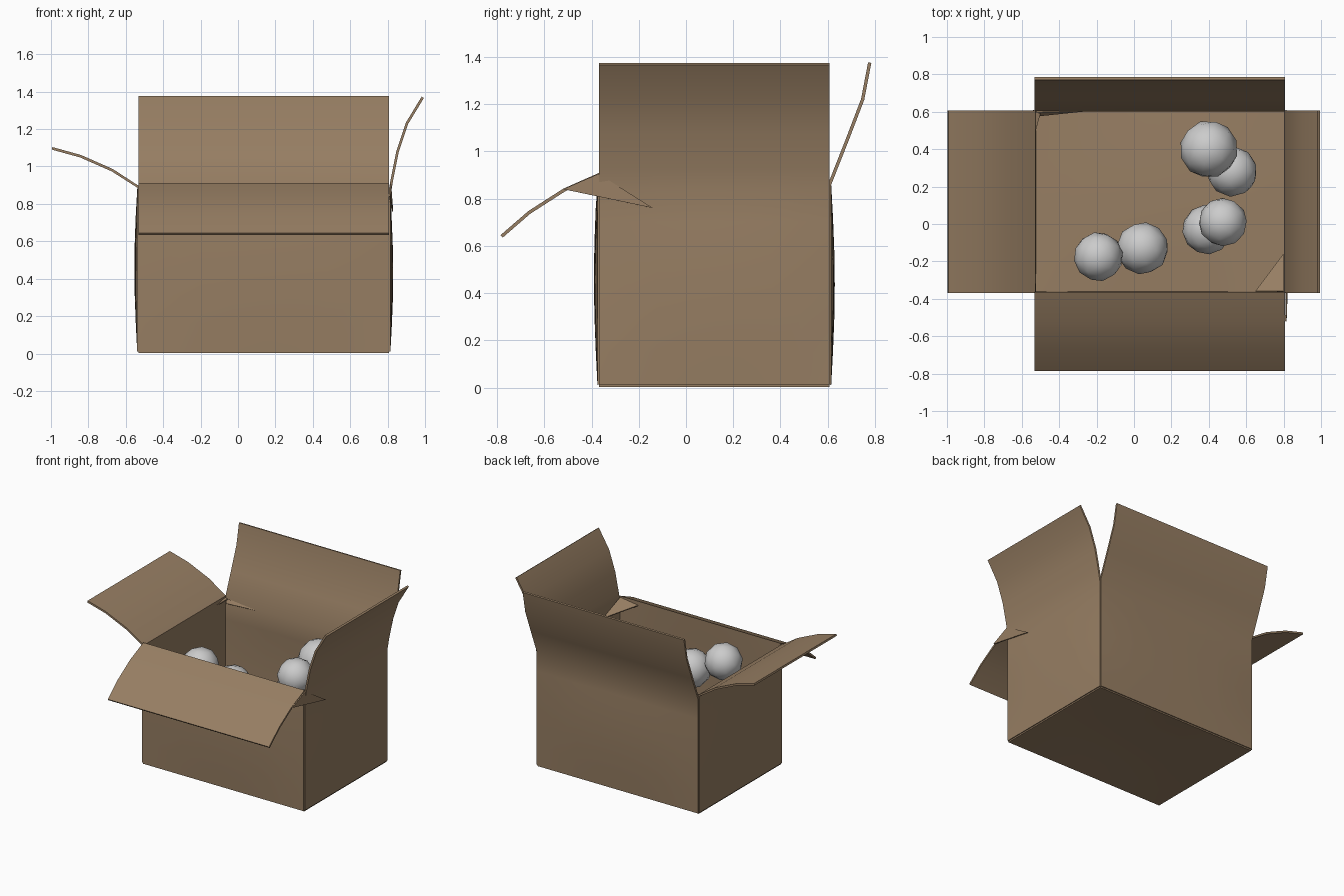
import bpy, bmesh, math
from mathutils import Vector

if "Cube" in bpy.data.objects:
    bpy.data.objects.remove(bpy.data.objects["Cube"])

X0, X1, Y0, Y1 = -0.532, 0.808, -0.368, 0.608   # wall mid-planes
T = 0.014                                        # card thickness

card = bpy.data.materials.new("cardboard")
card.diffuse_color = (0.31, 0.21, 0.125, 1)
card.use_nodes = True
card.node_tree.nodes["Principled BSDF"].inputs["Base Color"].default_value = card.diffuse_color


def finish(bm, name, thickness=T):
    """Turn a bmesh sheet into a thick cardboard object."""
    me = bpy.data.meshes.new(name)
    bm.to_mesh(me)
    bm.free()
    ob = bpy.data.objects.new(name, me)
    bpy.context.collection.objects.link(ob)
    me.materials.append(card)
    bpy.ops.object.select_all(action='DESELECT')
    ob.select_set(True)
    bpy.context.view_layer.objects.active = ob
    mod = ob.modifiers.new("thickness", 'SOLIDIFY')
    mod.thickness = thickness
    mod.offset = 0
    bpy.ops.object.modifier_apply(modifier=mod.name)
    bpy.ops.object.shade_smooth_by_angle(angle=math.radians(40))
    return ob


def sheet(name, rows):
    """Skin a grid of points."""
    bm = bmesh.new()
    g = [[bm.verts.new(p) for p in r] for r in rows]
    for r, s in zip(g, g[1:]):
        for i in range(len(r) - 1):
            bm.faces.new((r[i], r[i + 1], s[i + 1], s[i]))
    return finish(bm, name)


def panel(name, a, b, hinge, flap):
    """Bulging wall from a to b plus a flap given as (outward offset, z)."""
    a, b = Vector((*a, 0)), Vector((*b, 0))
    d = (b - a).normalized()
    out = Vector((d.y, -d.x, 0))
    prof = [(0, 0.012 + (hinge - 0.012) * k / 6, k / 6) for k in range(7)]
    prof += [(o, z, 0) for o, z in flap]
    rows = []
    for o, z, t in prof:
        row = []
        for i in range(9):
            u = i / 8
            bulge = 0.015 * math.sin(math.pi * t) * math.sin(math.pi * u) ** 0.5 if 0 < t < 1 and 0 < u < 1 else 0
            row.append(a.lerp(b, u) + out * (o + bulge) + Vector((0, 0, z)))
        rows.append(row)
    return sheet(name, rows)


# Four walls, each with its open flap
panel("front_wall_and_flap", (X0, Y0), (X1, Y0), 0.905,
      [(0.15, 0.835), (0.295, 0.742), (0.413, 0.64)])
panel("right_wall_and_flap", (X1, Y0), (X1, Y1), 0.84,
      [(0.015, 0.93), (0.045, 1.08), (0.095, 1.23), (0.18, 1.37)])
panel("back_wall_and_flap", (X1, Y1), (X0, Y1), 0.86,
      [(0.075, 1.05), (0.14, 1.22), (0.17, 1.376)])
panel("left_wall_and_flap", (X0, Y1), (X0, Y0), 0.89,
      [(0.14, 0.98), (0.31, 1.055), (0.462, 1.097)])

# Bottom, pushed slightly upwards in the middle
sheet("bottom", [[(X0 + (X1 - X0) * i / 8, Y0 + (Y1 - Y0) * j / 6,
                   0.009 + 0.015 * math.sin(math.pi * i / 8) * math.sin(math.pi * j / 6))
                  for i in range(9)] for j in range(7)])


def web(name, pts):
    """Triangular folded scrap of card."""
    bm = bmesh.new()
    bm.faces.new([bm.verts.new(p) for p in pts])
    return finish(bm, name, 0.008)


# Crumpled corner folds
web("front_right_outer_fold", [(0.812, -0.52, 0.84), (0.826, -0.14, 0.76), (0.815, -0.37, 0.905)])
web("front_right_inner_fold", [(0.80, -0.16, 0.82), (0.65, -0.36, 0.88), (0.80, -0.36, 0.90)])
web("back_left_inner_fold", [(-0.525, 0.50, 0.86), (-0.50, 0.59, 0.88), (-0.525, 0.60, 0.88)])
web("back_rim_fold", [(-0.525, 0.60, 0.88), (-0.50, 0.58, 0.85), (-0.26, 0.605, 0.85)])

# Faceted balls inside: x, y, z, radius
balls = [(0.40, 0.40, 0.735, 0.155), (0.525, 0.28, 0.58, 0.135),
         (0.475, 0.01, 0.785, 0.13), (0.39, -0.03, 0.60, 0.133),
         (0.045, -0.13, 0.66, 0.14), (-0.19, -0.175, 0.757, 0.132)]
for n, (x, y, z, r) in enumerate(balls, 1):
    bpy.ops.mesh.primitive_ico_sphere_add(subdivisions=2, radius=r, location=(x, y, z),
                                          rotation=(0.3 * n, 0.5 * n, n))
    bpy.context.object.name = f"ball_{n}"
    bpy.ops.object.shade_smooth()
